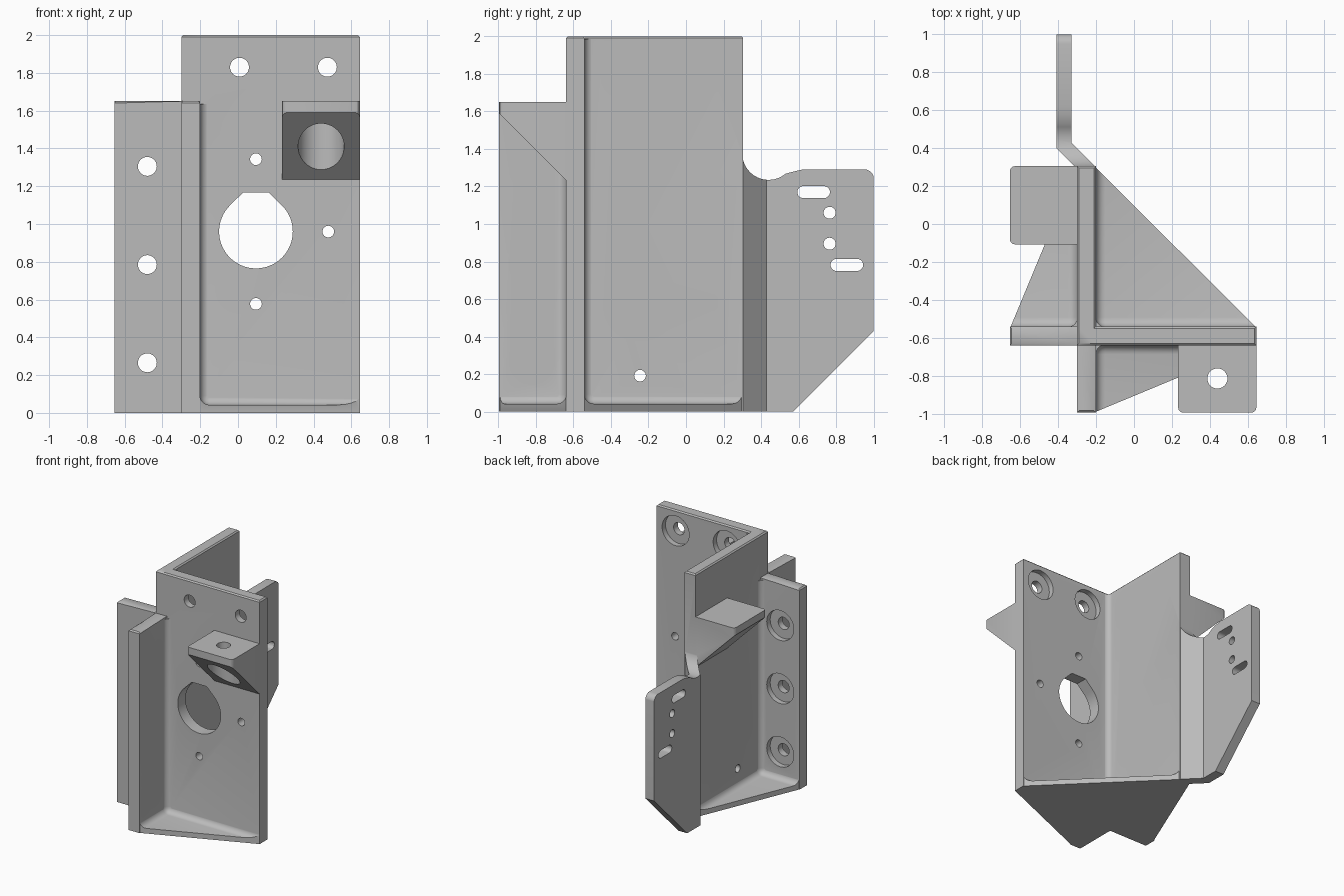
import bpy, bmesh
from math import cos, sin, radians

if "Cube" in bpy.data.objects:
    bpy.data.objects.remove(bpy.data.objects["Cube"])

grey = bpy.data.materials.new("matte_grey")
grey.use_nodes = True
grey.diffuse_color = (0.5, 0.5, 0.5, 1)
grey.node_tree.nodes["Principled BSDF"].inputs["Base Color"].default_value = (0.5, 0.5, 0.5, 1)

SHIFT = 0.34  # the bracket mirrors about the plane x = y + SHIFT


def prism(name, pts, axis, lo, hi, swap=False, bevel=0, segments=1, pick=None):
    """Extrude a 2D outline along an axis, optionally bevelled and swapped to the other wall."""
    place = {"x": lambda a, b, t: (t, a, b),
             "y": lambda a, b, t: (a, t, b),
             "z": lambda a, b, t: (a, b, t)}[axis]
    bm = bmesh.new()
    low = [bm.verts.new(place(a, b, lo)) for a, b in pts]
    high = [bm.verts.new(place(a, b, hi)) for a, b in pts]
    bm.faces.new(low)
    bm.faces.new(high)
    for i in range(len(pts)):
        j = (i + 1) % len(pts)
        bm.faces.new((low[i], low[j], high[j], high[i]))
    bmesh.ops.recalc_face_normals(bm, faces=bm.faces)
    if bevel:
        edges = [e for e in bm.edges if pick is None or pick(*[v.co for v in e.verts])]
        bmesh.ops.bevel(bm, geom=edges, offset=bevel, segments=segments, profile=0.5, affect="EDGES")
    if swap:
        for v in bm.verts:
            v.co.x, v.co.y = v.co.y + SHIFT, v.co.x - SHIFT
    bmesh.ops.recalc_face_normals(bm, faces=bm.faces)
    mesh = bpy.data.meshes.new(name)
    bm.to_mesh(mesh)
    bm.free()
    mesh.materials.append(grey)
    ob = bpy.data.objects.new(name, mesh)
    bpy.context.collection.objects.link(ob)
    return ob


def combine(target, tool, operation):
    mod = target.modifiers.new(operation.lower(), "BOOLEAN")
    mod.object, mod.operation, mod.solver = tool, operation, "EXACT"
    bpy.context.view_layer.objects.active = target
    bpy.ops.object.modifier_apply(modifier=mod.name)
    bpy.data.objects.remove(tool)


def arc(cx, cy, r, start, end, n):
    return [(cx + r * cos(radians(start + (end - start) * i / n)),
             cy + r * sin(radians(start + (end - start) * i / n))) for i in range(n + 1)]


def circle(cx, cy, r, n=40):
    return arc(cx, cy, r, 0, 360, n)[:-1]


def rect(x0, y0, x1, y1):
    return [(x0, y0), (x1, y0), (x1, y1), (x0, y1)]


def top_edge(a, b):
    return min(a.z, b.z) > 1.6 and abs(a.z - b.z) < 0.001


def upright_edge(a, b):
    return abs(a.z - b.z) > 0.03 and abs(a.y - b.y) < 0.001 and a.y < -0.9


# Crossing walls, each with a lower flange past the corner
OUTLINE = [(-0.655, 0), (0.645, 0), (0.645, 2), (-0.3, 2), (-0.3, 1.65), (-0.655, 1.65)]
body, side_wall = [prism(n, OUTLINE, "y", -0.64, -0.54, s, 0.01, 1, top_edge)
                   for n, s in (("mounting_bracket", False), ("side_wall", True))]
combine(body, side_wall, "UNION")


def floor_web(name, pts, height, x0, y0, x1, y1, swap=False):
    """Floor between two walls with rounded inner corners."""
    web = prism(name, pts, "z", 0, height, swap)
    hollow = prism("hollow", rect(x0, y0, x1, y1), "z", 0.042, 3, swap, 0.05, 5)
    combine(web, hollow, "DIFFERENCE")
    combine(body, web, "UNION")


# Floors: main corner, then the two outer corners
floor_web("main_floor", [(-0.2, 0.295), (0.64, -0.54), (0.6, -0.6), (-0.25, -0.6), (-0.25, 0.28)],
          1.985, -0.202, -0.542, 2, 2)
for swap in (False, True):
    floor_web("outer_floor", [(-0.2, -0.99), (0.643, -0.64), (0.6, -0.6), (-0.25, -0.6), (-0.25, -0.95)],
              1.635, -0.202, -3, 2, -0.638, swap)

# Side arm: plan section trimmed to its side outline
arm = prism("side_arm", [(-0.2, 0.3), (-0.33, 0.43), (-0.33, 1), (-0.41, 1), (-0.41, 0.4),
                         (-0.3, 0.29), (-0.29, 0.25), (-0.21, 0.25)], "z", 0, 1.9)
side = [(0.24, 0), (0.57, 0), (1.01, 0.44)] + arc(0.95, 1.24, 0.051, 0, 90, 6)
side += [(0.62, 1.29), (0.575, 1.28)] + arc(0.44, 1.375, 0.14, 310, 180, 14) + [(0.24, 1.375)]
combine(arm, prism("arm_outline", side, "x", -1, 1), "INTERSECT")
combine(body, arm, "UNION")

# Wedge tabs with a bore from below and a small hole on top
for swap in (False, True):
    tab = prism("wedge_tab", [(-0.995, 1.65), (-0.995, 1.59), (-0.64, 1.235), (-0.6, 1.235), (-0.6, 1.65)],
                "x", 0.233, 0.645, swap, 0.025, 3, upright_edge)
    combine(tab, prism("bore", circle(0.44, -0.815, 0.122), "z", 1, 1.58, swap), "DIFFERENCE")
    combine(tab, prism("tab_hole", circle(0.44, -0.815, 0.053), "z", 1.5, 1.8, swap), "DIFFERENCE")
    combine(body, tab, "UNION")


def drill(pts, lo, hi, swap):
    combine(body, prism("drill", pts, "y", lo, hi, swap), "DIFFERENCE")


# Wall holes: shaft opening, small screws, counterbored bolts
for swap, z in ((False, 0.96), (True, 0.575)):
    x = 0.095
    drill(arc(x, z, 0.195, -225, 45, 48) + [(x + 0.067, z + 0.208), (x - 0.067, z + 0.208)],
          -0.7, -0.45, swap)
    for dx, dz in ((0, 0.383), (0, -0.383), (0.383, 0)):
        drill(circle(x + dx, z + dz, 0.031, 24), -0.7, -0.45, swap)
    for bx, bz in ((0.008, 1.83), (0.473, 1.83), (-0.48, 0.265), (-0.48, 0.785), (-0.48, 1.305)):
        drill(circle(bx, bz, 0.05), -0.7, -0.45, swap)
        drill(circle(bx, bz, 0.123), -0.585, -0.45, swap)

# Arm holes and slots
for y, z, half in ((0.68, 1.17, 0.055), (0.765, 1.06, 0), (0.765, 0.895, 0), (0.857, 0.782, 0.055)):
    r = 0.032
    shape = arc(y + half, z, r, -90, 90, 12) + arc(y - half, z, r, 90, 270, 12) if half else circle(y, z, r, 24)
    combine(body, prism("slot", shape, "x", -0.5, -0.25), "DIFFERENCE")

bpy.ops.object.select_all(action="DESELECT")
body.select_set(True)
bpy.context.view_layer.objects.active = body
bpy.ops.object.shade_smooth_by_angle(angle=radians(30))
